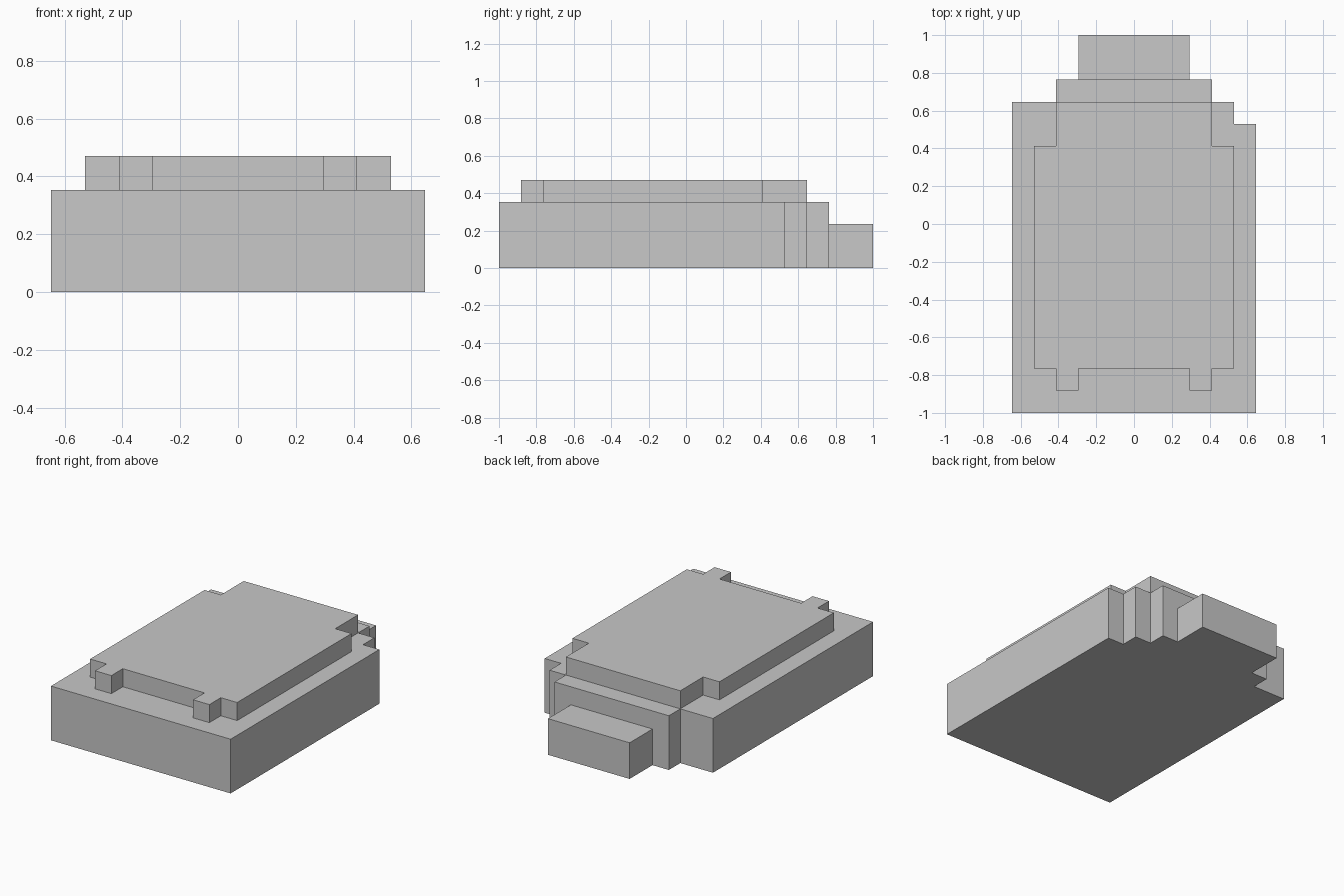
import bpy
import bmesh

U = 2 / 17  # size of one grid block

cube = bpy.data.objects.get("Cube")
if cube:
    bpy.data.objects.remove(cube, do_unlink=True)

grey = bpy.data.materials.new("light_grey")
grey.use_nodes = True
colour = (0.58, 0.58, 0.58, 1)
grey.diffuse_color = colour
grey.node_tree.nodes["Principled BSDF"].inputs["Base Color"].default_value = colour


def slab(name, outline, bottom, top):
    """Extrude a plan outline, given in blocks, between two heights."""
    bm = bmesh.new()
    face = bm.faces.new([bm.verts.new((x * U, y * U, bottom * U)) for x, y in outline])
    lifted = bmesh.ops.extrude_face_region(bm, geom=[face])["geom"]
    verts = [g for g in lifted if isinstance(g, bmesh.types.BMVert)]
    bmesh.ops.translate(bm, verts=verts, vec=(0, 0, (top - bottom) * U))
    bmesh.ops.recalc_face_normals(bm, faces=bm.faces)
    mesh = bpy.data.meshes.new(name)
    bm.to_mesh(mesh)
    bm.free()
    mesh.materials.append(grey)
    obj = bpy.data.objects.new(name, mesh)
    bpy.context.collection.objects.link(obj)
    return obj


def mirrored(half):
    """Complete a right-hand outline with its mirror image."""
    return half + [(-x, y) for x, y in reversed(half)]


# Main body, with one extra notch in the back corner on the +x side
body = [(-5.5, -8.5), (5.5, -8.5), (5.5, 4.5), (4.5, 4.5), (4.5, 5.5),
        (3.5, 5.5), (3.5, 6.5), (-3.5, 6.5), (-3.5, 5.5), (-5.5, 5.5)]
slab("body", body, 0, 3)

# Raised plate with two front prongs and a narrower back
plate = [(2.5, -6.5), (2.5, -7.5), (3.5, -7.5), (3.5, -6.5), (4.5, -6.5),
         (4.5, 3.5), (3.5, 3.5), (3.5, 5.5)]
slab("raised_plate", mirrored(plate), 3, 4)

# Low block at the back
slab("back_block", mirrored([(2.5, 6.5), (2.5, 8.5)]), 0, 2)
